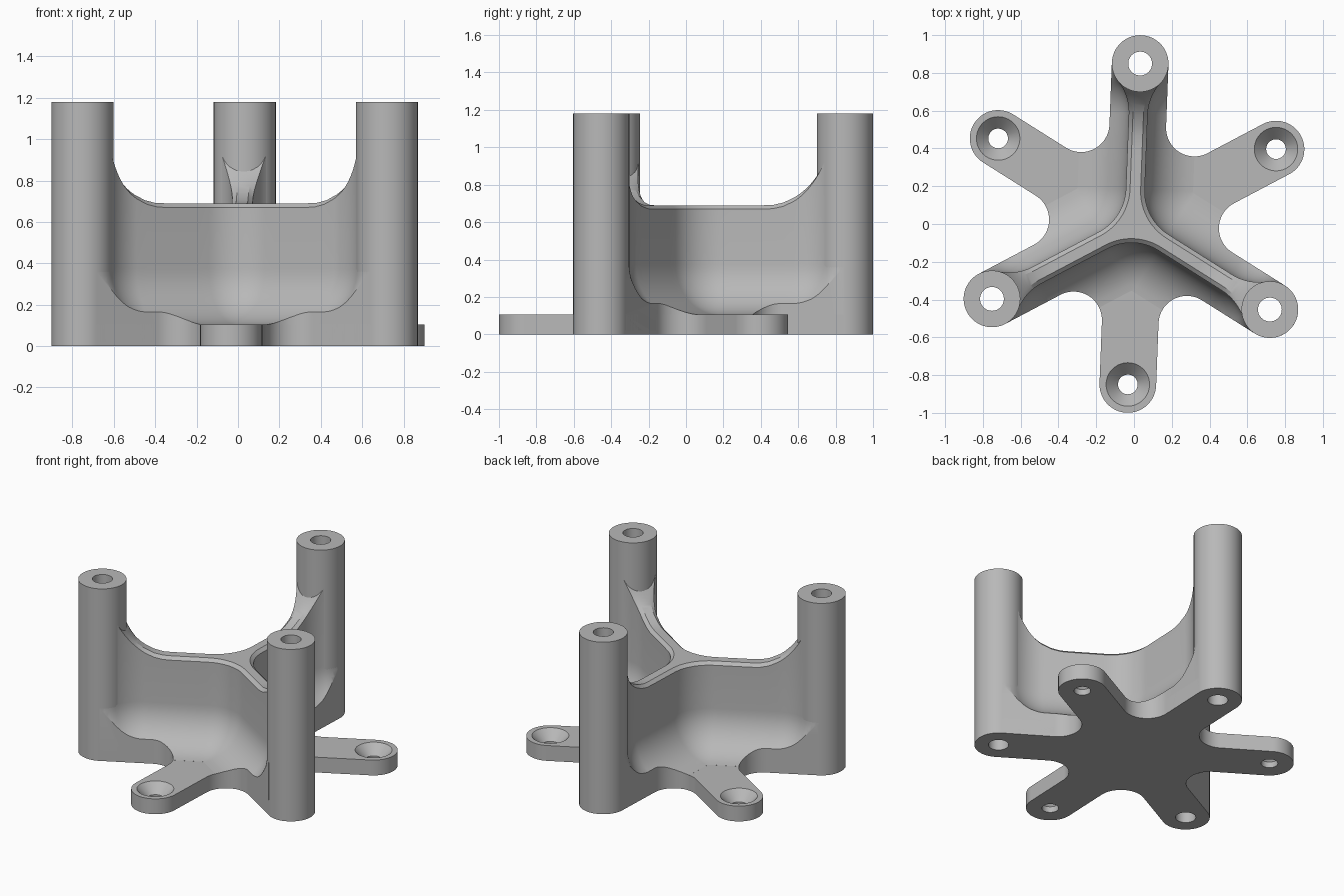
import bpy, bmesh
from math import sin, cos, tan, pi, radians, sqrt, hypot, atan2
from mathutils import Vector, Matrix

if "Cube" in bpy.data.objects:
    bpy.data.objects.remove(bpy.data.objects["Cube"], do_unlink=True)

TURN = radians(87.8)        # direction of the first column
REACH = 0.85                # centre to column or foot hole
ARM = 0.15                  # half width of the arms, radius of the columns
PLATE, WALL, TALL = 0.105, 0.69, 1.18
FILLET, HALF = 0.27, 0.05   # blend radius, half thickness of the wall
COL = ARM - 0.001           # wall meets the columns just under their skin

grey = bpy.data.materials.new("light grey")
grey.use_nodes = True
grey.diffuse_color = (0.48, 0.48, 0.48, 1)
grey.node_tree.nodes["Principled BSDF"].inputs["Base Color"].default_value = grey.diffuse_color


def polar(r, a):
    return Vector((r * cos(a), r * sin(a)))


def finish(name, bm):
    bmesh.ops.remove_doubles(bm, verts=bm.verts, dist=1e-6)
    bmesh.ops.recalc_face_normals(bm, faces=bm.faces)
    me = bpy.data.meshes.new(name)
    bm.to_mesh(me)
    bm.free()
    me.materials.append(grey)
    ob = bpy.data.objects.new(name, me)
    bpy.context.scene.collection.objects.link(ob)
    return ob


def lathe(name, profile, spot, steps=64):
    """Revolve a closed (radius, height) profile about a vertical axis."""
    bm = bmesh.new()
    rings = [[bm.verts.new((*(spot + polar(r, 2 * pi * i / steps)), z)) for i in range(steps)]
             for r, z in profile]
    for a, b in zip(rings, rings[1:] + rings[:1]):
        for i in range(steps):
            j = (i + 1) % steps
            if (a[i].co - b[i].co).length > 1e-6 or (a[i].co - a[j].co).length > 1e-6:
                bm.faces.new((a[i], a[j], b[j], b[i]))
    return finish(name, bm)


def rod(name, r, spot):
    """Solid cylinder used as a cutter."""
    bm = bmesh.new()
    bmesh.ops.create_cone(bm, cap_ends=True, segments=64, radius1=r, radius2=r, depth=4,
                          matrix=Matrix.Translation((*spot, 0)))
    return finish(name, bm)


def star(name, low, high):
    """Six-armed plate with round ends and rounded notches."""
    notch = 0.15
    pts = []
    for k in range(6):
        a = TURN + k * pi / 3
        pts += [polar(REACH, a) + polar(ARM, a - pi / 2 + pi * i / 32) for i in range(33)]
        c = polar((ARM + notch) / sin(pi / 6), a + pi / 6)
        pts += [c + polar(notch, a + 1.5 * pi - pi * 2 / 3 * i / 20) for i in range(21)]
    bm = bmesh.new()
    base = bm.faces.new([bm.verts.new((*p, low)) for p in pts])
    ext = bmesh.ops.extrude_face_region(bm, geom=[base])["geom"]
    for v in ext:
        if isinstance(v, bmesh.types.BMVert):
            v.co.z = high
    return finish(name, bm)


def half_outline():
    """One side of one wall arm, column to centre, as (point, outward normal)."""
    hub = Vector((REACH, 0))
    run = sqrt((COL + FILLET) ** 2 - (HALF + FILLET) ** 2)
    c1 = Vector((REACH - run, HALF + FILLET))
    meet = atan2(c1.y, c1.x - REACH)
    out = []
    for i in range(7):                      # around the column
        n = polar(1, pi / 2 + (meet - pi / 2) * i / 7)
        out.append((hub + n * COL, n))
    for i in range(15):                     # blend into the wall
        n = polar(1, meet + (pi / 2 - meet) * i / 14)
        out.append((c1 - n * FILLET, n))
    c2 = Vector(((HALF + FILLET) / tan(pi / 3), HALF + FILLET))
    for i in range(1, 7):                   # straight wall
        out.append((Vector((c1.x + (c2.x - c1.x) * i / 7, HALF)), Vector((0, 1))))
    for i in range(9):                      # half of the bend to the next arm
        n = polar(1, pi / 2 - pi / 6 * i / 8)
        out.append((c2 - n * FILLET, n))
    return out


def crest(p):
    """Wall height: level in the middle, sweeping up to the column."""
    e = max(hypot(p.x - REACH, p.y) - COL, 0)
    if e >= FILLET:
        return WALL
    return WALL + FILLET - sqrt(FILLET ** 2 - (FILLET - e) ** 2)


def web(name):
    """Three-armed wall with a coved foot and softened top edge."""
    half = half_outline()
    # the half outline ends on the bend's middle, whose normal must face 60 degrees
    half[-1] = (half[-1][0], polar(1, pi / 3))
    side = [(Vector((p.x, -p.y)), Vector((n.x, -n.y))) for p, n in reversed(half[:-1])] + half
    h = len(half)
    bm = bmesh.new()

    def ring(offset, height):
        vs = []
        for k in range(3):
            rot = Matrix.Rotation(TURN + k * 2 * pi / 3, 2)
            for p, n in side:
                vs.append(bm.verts.new((*(rot @ (p + n * offset)), height(p))))
        return vs

    cove = [radians(87 - 87 * i / 12) for i in range(13)]
    rings = [ring(FILLET * (1 - cos(cove[0])), lambda p: 0.02)]
    for t in cove:
        rings.append(ring(FILLET * (1 - cos(t)), lambda p: PLATE + FILLET * (1 - sin(t))))
    rings.append(ring(0, lambda p: crest(p) - 0.02))
    rings.append(ring(-0.022, crest))
    total = len(rings[0])
    for a, b in zip(rings, rings[1:]):
        for i in range(total):
            j = (i + 1) % total
            bm.faces.new((a[i], a[j], b[j], b[i]))
    # close top and bottom with strips across each arm and a centre triangle
    per = 2 * h - 1
    for vs in (rings[0], rings[-1]):
        for k in range(3):
            left = [vs[k * per + h - 1 + i] for i in range(h)]
            right = [vs[(k * per + h - 2 - i) % total] for i in range(h)]
            for i in range(h - 1):
                bm.faces.new((left[i], left[i + 1], right[i + 1], right[i]))
        bm.faces.new([vs[k * per + per - 1] for k in range(3)])
    return finish(name, bm)


def carve(ob, tools, operation):
    for tool in tools:
        m = ob.modifiers.new(tool.name, "BOOLEAN")
        m.operation, m.object, m.solver = operation, tool, "EXACT"


def bake(ob):
    bpy.context.view_layer.update()
    dg = bpy.context.evaluated_depsgraph_get()
    me = bpy.data.meshes.new_from_object(ob.evaluated_get(dg))
    ob.modifiers.clear()
    ob.data = me


# Base plate, wall and columns
plate = star("base_plate", 0, PLATE)
wall = web("three_way_wall")
column_spots = [polar(REACH, TURN + k * 2 * pi / 3) for k in range(3)]
foot_spots = [polar(REACH, TURN + pi / 3 + k * 2 * pi / 3) for k in range(3)]
BORE = 0.063
columns = [lathe("column_%d" % (k + 1), [(BORE, 0), (ARM, 0), (ARM, TALL), (BORE, TALL)], s)
           for k, s in enumerate(column_spots)]

# Cutters: column bores, countersunk foot holes, outline of the arms
bores = [rod("bore_cutter", BORE, s) for s in column_spots]
sinks = [lathe("screw_cutter", [(0, -0.1), (0.052, -0.1), (0.052, 0.04), (0.115, PLATE),
                                (0.115, 0.3), (0, 0.3)], s) for s in foot_spots]
trim = star("trim_cutter", -0.2, 1.5)
carve(plate, bores + sinks, "DIFFERENCE")
carve(wall, [trim], "INTERSECT")
carve(wall, bores, "DIFFERENCE")
for ob in (plate, wall):
    bake(ob)
for ob in bores + sinks + [trim]:
    bpy.data.objects.remove(ob, do_unlink=True)

# Smooth shading with sharp edges kept
for ob in [plate, wall] + columns:
    ob.data.shade_smooth()
    ob.data.set_sharp_from_angle(angle=radians(28))
